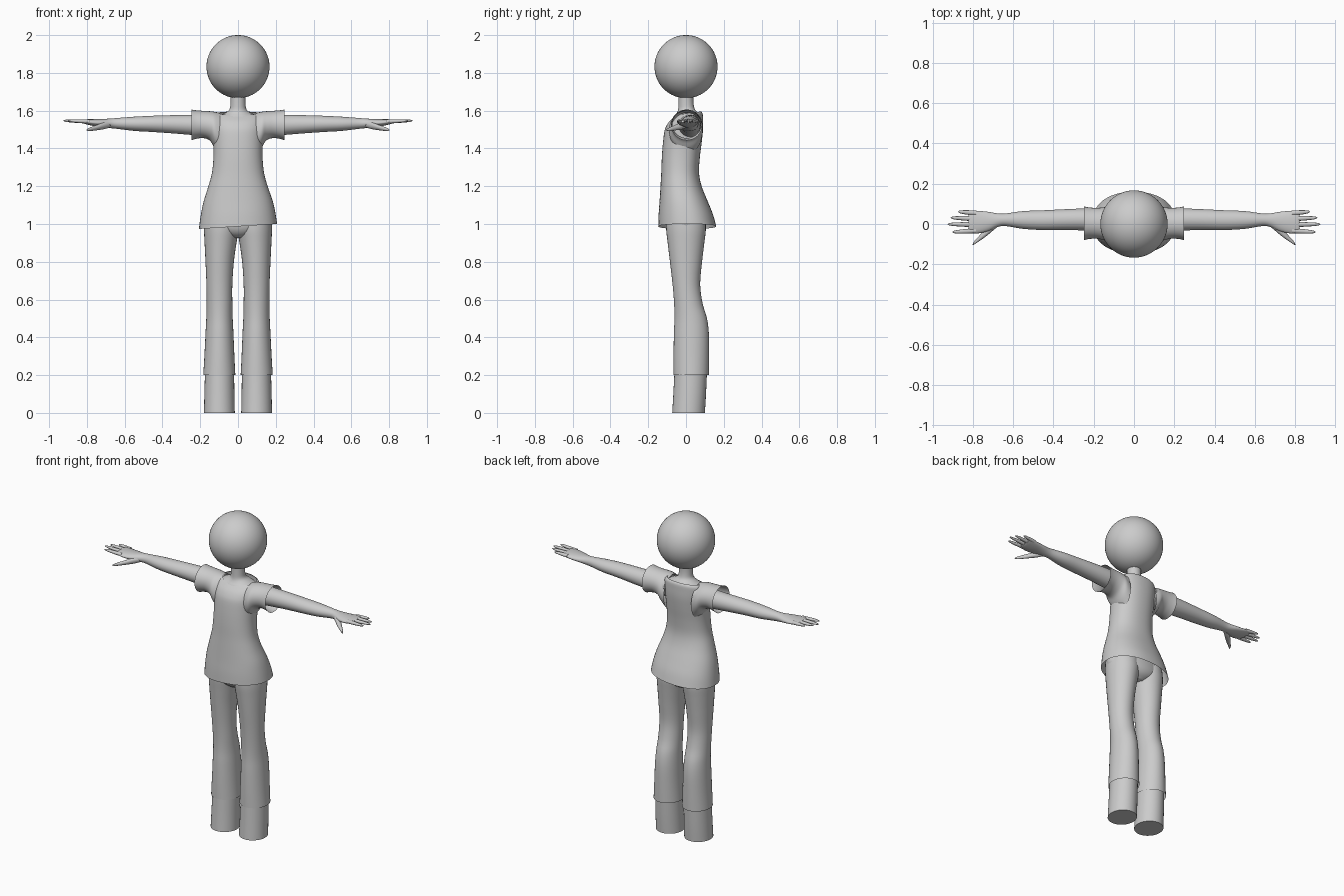
import bpy, bmesh, math
from mathutils import Vector

grey = bpy.data.materials.new("plain grey")
grey.diffuse_color = (0.6, 0.6, 0.6, 1)


def finish(ob, mirror=False):
    ob.data.materials.append(grey)
    bpy.context.view_layer.objects.active = ob
    ob.select_set(True)
    bpy.ops.object.shade_smooth_by_angle(angle=math.radians(50))
    ob.select_set(False)
    if mirror:
        ob.modifiers.new("Mirror", 'MIRROR')
    return ob


def spline(rows, steps):
    """Catmull-Rom interpolation between rows of numbers."""
    out = []
    for i in range(len(rows) - 1):
        p0, p1, p2 = rows[max(i - 1, 0)], rows[i], rows[i + 1]
        p3 = rows[min(i + 2, len(rows) - 1)]
        for s in range(steps):
            t = s / steps
            out.append([0.5 * (2 * b + (c - a) * t + (2 * a - 5 * b + 4 * c - d) * t * t
                               + (3 * b - a - 3 * c + d) * t ** 3)
                        for a, b, c, d in zip(p0, p1, p2, p3)])
    return out + [list(rows[-1])]


def loft(name, rows, axis='z', caps=(True, True), n=32, power=1.0, steps=4,
         mirror=False, shear=None):
    """Rounded rings (position, min_a, max_a, min_b, max_b) along z or x."""
    bm = bmesh.new()
    rings = []
    for p, a0, a1, b0, b1 in spline(rows, steps):
        ring = []
        for k in range(n):
            g = 2 * math.pi * k / n
            c, s = math.cos(g), math.sin(g)
            a = (a0 + a1) / 2 + (a1 - a0) / 2 * math.copysign(abs(c) ** power, c)
            b = (b0 + b1) / 2 + (b1 - b0) / 2 * math.copysign(abs(s) ** power, s)
            v = Vector((a, b, p) if axis == 'z' else (p, a, b))
            if shear:
                v.z += shear(v)
            ring.append(bm.verts.new(v))
        rings.append(ring)
    for r, q in zip(rings, rings[1:]):
        for k in range(n):
            bm.faces.new((r[k], r[(k + 1) % n], q[(k + 1) % n], q[k]))
    if caps[0]:
        bm.faces.new(rings[0][::-1])
    if caps[1]:
        bm.faces.new(rings[-1])
    me = bpy.data.meshes.new(name)
    bm.to_mesh(me)
    bm.free()
    ob = bpy.data.objects.new(name, me)
    bpy.context.collection.objects.link(ob)
    return finish(ob, mirror)


# Head
bpy.ops.mesh.primitive_uv_sphere_add(segments=48, ring_count=32, radius=0.167,
                                     location=(0, 0, 1.833))
bpy.context.object.name = "head"
finish(bpy.context.object)

# Neck flaring into the upper chest
loft("neck", [(1.53, -0.13, 0.13, -0.08, 0.085), (1.565, -0.12, 0.12, -0.065, 0.08),
              (1.585, -0.075, 0.075, -0.05, 0.07), (1.605, -0.046, 0.046, -0.042, 0.048),
              (1.64, -0.04, 0.04, -0.04, 0.04), (1.69, -0.04, 0.04, -0.04, 0.04)])


# Shirt body: slanted hem below, neckline dipping at the front above
def shirt_shear(v):
    hem = max(0, (1.2 - v.z) / 0.2)
    top = max(0, (v.z - 1.5) / 0.09)
    return 0.06 * v.x * hem + 0.13 * (v.y - 0.06) * top


loft("shirt_body", [
    (0.987, -0.207, 0.207, -0.147, 0.16), (1.05, -0.198, 0.198, -0.145, 0.143),
    (1.12, -0.183, 0.183, -0.14, 0.115), (1.2, -0.157, 0.157, -0.135, 0.083),
    (1.27, -0.138, 0.138, -0.131, 0.069), (1.35, -0.13, 0.13, -0.128, 0.073),
    (1.43, -0.13, 0.13, -0.122, 0.083), (1.5, -0.134, 0.134, -0.112, 0.09),
    (1.55, -0.134, 0.134, -0.092, 0.09), (1.58, -0.125, 0.125, -0.066, 0.088),
    (1.593, -0.108, 0.108, -0.05, 0.08)],
    caps=(False, False), n=48, power=0.9, shear=shirt_shear)

# Short flared sleeves, open at the cuff
loft("sleeve", [
    (0.095, -0.085, 0.085, 1.37, 1.588), (0.125, -0.09, 0.088, 1.405, 1.594),
    (0.15, -0.08, 0.083, 1.442, 1.597), (0.185, -0.073, 0.08, 1.455, 1.599),
    (0.22, -0.074, 0.082, 1.451, 1.602), (0.247, -0.08, 0.087, 1.443, 1.606)],
    axis='x', caps=(False, False), mirror=True)

# Arm running into the palm
loft("arm", [
    (0.1, -0.04, 0.08, 1.46, 1.58), (0.25, -0.032, 0.077, 1.472, 1.578),
    (0.35, -0.03, 0.073, 1.48, 1.576), (0.45, -0.03, 0.068, 1.487, 1.573),
    (0.55, -0.024, 0.064, 1.493, 1.568), (0.64, -0.01, 0.052, 1.504, 1.561),
    (0.68, -0.016, 0.053, 1.508, 1.558), (0.72, -0.034, 0.06, 1.513, 1.556),
    (0.77, -0.046, 0.065, 1.52, 1.555), (0.81, -0.045, 0.066, 1.53, 1.554),
    (0.822, -0.035, 0.058, 1.536, 1.55)], axis='x', mirror=True)

# Four tapered fingers, front to back
for i, (root, tip, end) in enumerate([(-0.033, -0.04, 0.902), (-0.003, -0.001, 0.925),
                                      (0.026, 0.031, 0.91), (0.054, 0.061, 0.873)]):
    rows = []
    for t, r in [(0, 0.0125), (0.4, 0.0115), (0.8, 0.0085), (0.95, 0.005), (1, 0.001)]:
        x, y, z = 0.785 + (end - 0.785) * t, root + (tip - root) * t, 1.542 + 0.005 * t
        rows.append((x, y - r, y + r, z - r * 0.85, z + r * 0.85))
    loft(f"finger_{i + 1}", rows, axis='x', n=12, steps=2, mirror=True)

# Thumb angled forward and down
loft("thumb", [
    (0.675, -0.012, 0.02, 1.512, 1.545), (0.705, -0.037, 0.0, 1.503, 1.54),
    (0.735, -0.062, -0.022, 1.498, 1.529), (0.765, -0.083, -0.055, 1.494, 1.518),
    (0.79, -0.1, -0.082, 1.492, 1.508), (0.802, -0.106, -0.103, 1.496, 1.5)],
    axis='x', n=16, steps=3, mirror=True)

# Trouser seat, hidden mostly by the shirt
loft("trouser_seat", [
    (0.925, -0.04, 0.04, -0.055, 0.06), (0.95, -0.12, 0.12, -0.088, 0.092),
    (0.99, -0.179, 0.179, -0.106, 0.106), (1.06, -0.175, 0.175, -0.108, 0.1),
    (1.12, -0.16, 0.16, -0.1, 0.09)])

# Trouser legs with calf bulge and open cuffs
loft("trouser_leg", [
    (0.2, 0.014, 0.184, -0.066, 0.121), (0.3, 0.019, 0.178, -0.066, 0.122),
    (0.42, 0.024, 0.172, -0.064, 0.121), (0.5, 0.028, 0.168, -0.061, 0.111),
    (0.58, 0.03, 0.166, -0.063, 0.088), (0.68, 0.03, 0.167, -0.071, 0.075),
    (0.8, 0.022, 0.172, -0.085, 0.085), (0.9, 0.008, 0.177, -0.097, 0.097),
    (0.97, -0.004, 0.18, -0.105, 0.105), (1.03, -0.004, 0.178, -0.105, 0.1)],
    caps=(False, True), mirror=True)

# Straight boots with flat soles
loft("boot", [(0, 0.017, 0.18, -0.073, 0.1), (0.1, 0.019, 0.178, -0.067, 0.106),
              (0.24, 0.021, 0.174, -0.06, 0.112)], mirror=True)
